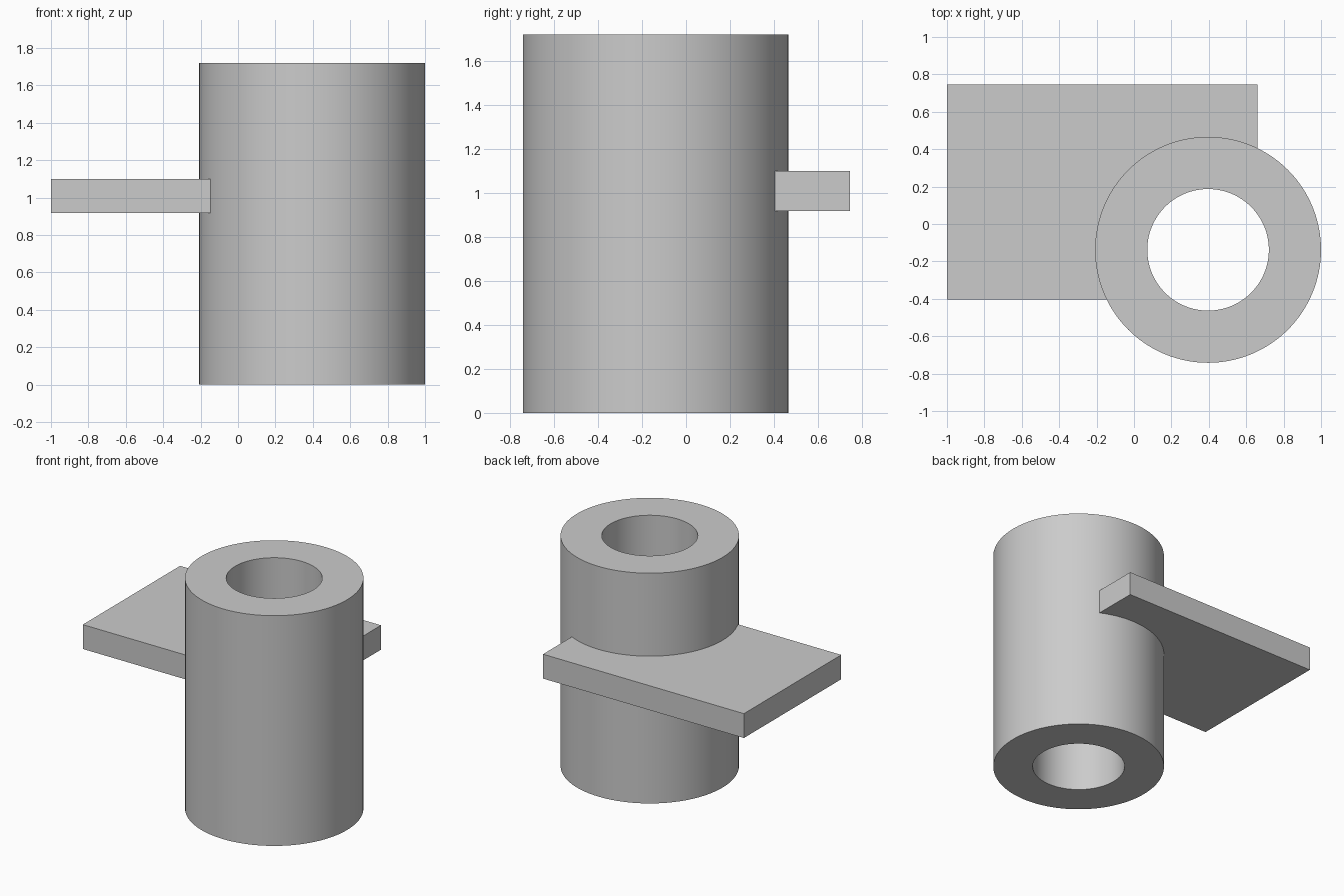
import bpy
import bmesh
from math import sin, cos, asin, acos, pi, radians

cube = bpy.data.objects.get("Cube")
if cube:
    bpy.data.objects.remove(cube, do_unlink=True)

CX, CY = 0.396, -0.138            # tube axis
OUTER, BORE, HEIGHT = 0.604, 0.325, 1.72
SEGMENTS = 128

grey = bpy.data.materials.new("light grey")
grey.use_nodes = True
colour = (0.6, 0.6, 0.6, 1.0)
grey.diffuse_color = colour
grey.node_tree.nodes["Principled BSDF"].inputs["Base Color"].default_value = colour


def make_object(name, bm):
    bmesh.ops.recalc_face_normals(bm, faces=bm.faces)
    mesh = bpy.data.meshes.new(name)
    bm.to_mesh(mesh)
    bm.free()
    mesh.materials.append(grey)
    obj = bpy.data.objects.new(name, mesh)
    bpy.context.collection.objects.link(obj)
    bpy.ops.object.select_all(action='DESELECT')
    obj.select_set(True)
    bpy.context.view_layer.objects.active = obj
    bpy.ops.object.shade_smooth_by_angle(angle=radians(30))
    return obj


# Tube: rectangular wall section spun around its axis
bm = bmesh.new()
section = [bm.verts.new((r, 0, z)) for r, z in
           ((BORE, 0), (OUTER, 0), (OUTER, HEIGHT), (BORE, HEIGHT))]
edges = [bm.edges.new((section[i], section[(i + 1) % 4])) for i in range(4)]
bmesh.ops.spin(bm, geom=section + edges, cent=(0, 0, 0), axis=(0, 0, 1),
               angle=2 * pi, steps=SEGMENTS, use_merge=True)
bmesh.ops.remove_doubles(bm, verts=bm.verts, dist=0.0001)
tube = make_object("tube", bm)
tube.location = (CX, CY, 0)

# Side plate: rectangle with a round notch seated just inside the tube wall
LEFT, RIGHT, FRONT, BACK = -1.0, 0.66, -0.404, 0.745
BOTTOM, TOP = 0.918, 1.1
seat = OUTER - 0.01
start = pi - asin((FRONT - CY) / seat)
end = acos((RIGHT - CX) / seat)
STEPS = 64
outline = [(LEFT, BACK), (LEFT, FRONT)]
for i in range(STEPS + 1):
    a = start + (end - start) * i / STEPS
    outline.append((CX + seat * cos(a), CY + seat * sin(a)))
outline.append((RIGHT, BACK))

bm = bmesh.new()
face = bm.faces.new([bm.verts.new((x, y, BOTTOM)) for x, y in outline])
extruded = bmesh.ops.extrude_face_region(bm, geom=[face], use_keep_orig=True)
top_verts = [g for g in extruded["geom"] if isinstance(g, bmesh.types.BMVert)]
bmesh.ops.translate(bm, verts=top_verts, vec=(0, 0, TOP - BOTTOM))
make_object("side_plate", bm)
